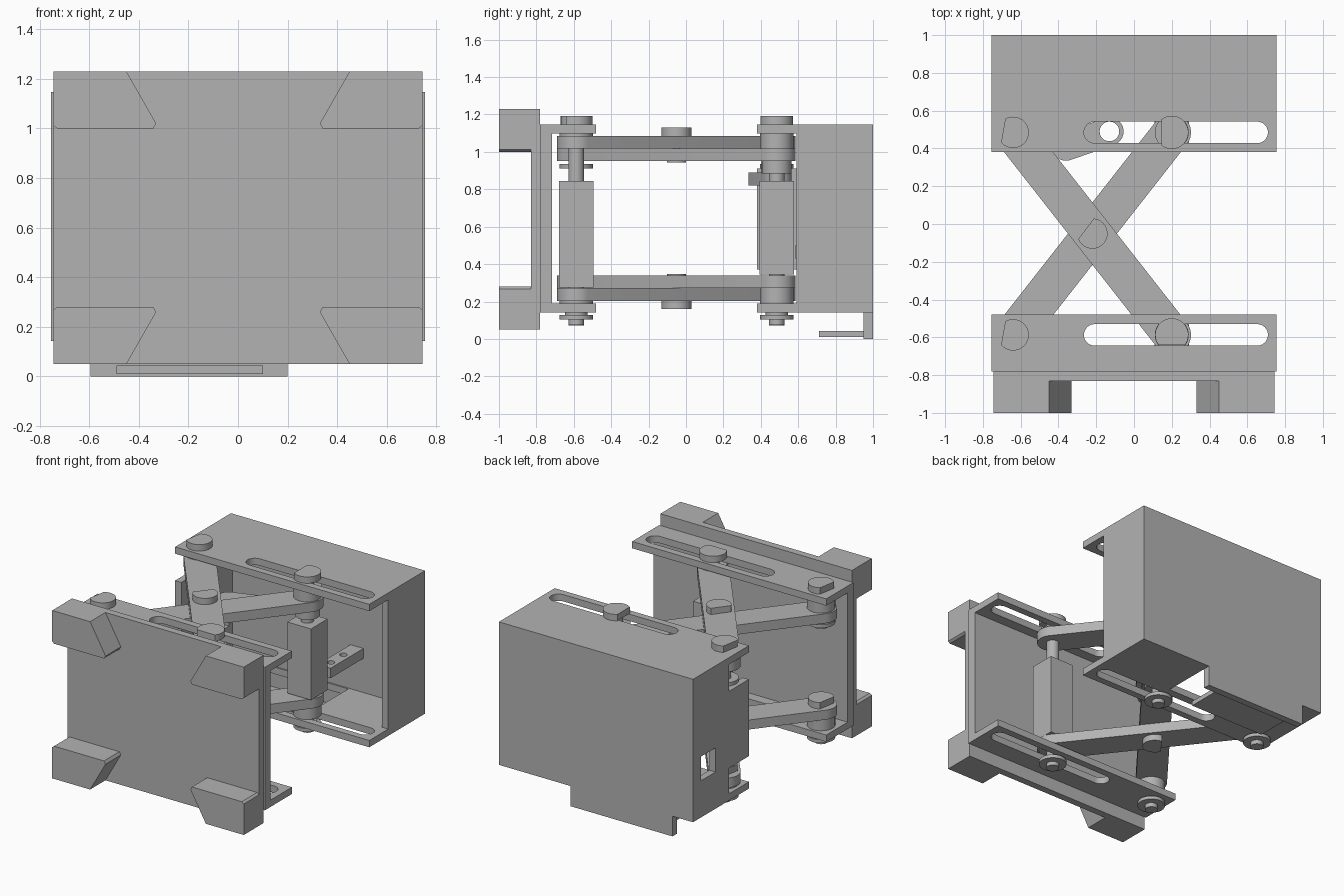
import bpy, bmesh
from math import pi, cos, sin, atan2, radians
from mathutils import Matrix

if "Cube" in bpy.data.objects:
    bpy.data.objects.remove(bpy.data.objects["Cube"])

grey = bpy.data.materials.new("plain grey")
grey.use_nodes = True
grey.diffuse_color = (0.45, 0.45, 0.45, 1)
grey.node_tree.nodes["Principled BSDF"].inputs["Base Color"].default_value = grey.diffuse_color

# Local outline axes (u, v) and extrusion axis w for each direction
FRAMES = {
    "z": Matrix.Identity(4),
    "x": Matrix(((0, 0, 1, 0), (1, 0, 0, 0), (0, 1, 0, 0), (0, 0, 0, 1))),
    "y": Matrix(((1, 0, 0, 0), (0, 0, -1, 0), (0, 1, 0, 0), (0, 0, 0, 1))),
}


def prism(name, loops, lo, hi, axis="z"):
    """Extrude an outline, with any further loops as holes, from lo to hi."""
    curve = bpy.data.curves.new(name, "CURVE")
    curve.dimensions = "2D"
    curve.fill_mode = "BOTH"
    curve.extrude = (hi - lo) / 2
    for loop in loops:
        spline = curve.splines.new("POLY")
        spline.points.add(len(loop) - 1)
        for point, (u, v) in zip(spline.points, loop):
            point.co = (u, v, 0, 1)
        spline.use_cyclic_u = True
    temp = bpy.data.objects.new("temp", curve)
    bpy.context.collection.objects.link(temp)
    bpy.context.view_layer.update()
    graph = bpy.context.evaluated_depsgraph_get()
    mesh = bpy.data.meshes.new_from_object(temp.evaluated_get(graph))
    bpy.data.objects.remove(temp)
    mid = (lo + hi) / 2 * (-1 if axis == "y" else 1)
    mesh.transform(FRAMES[axis] @ Matrix.Translation((0, 0, mid)))
    bm = bmesh.new()
    bm.from_mesh(mesh)
    bmesh.ops.remove_doubles(bm, verts=bm.verts, dist=1e-5)
    bmesh.ops.recalc_face_normals(bm, faces=bm.faces)
    for face in bm.faces:
        face.smooth = True
        face.material_index = 0
    bm.to_mesh(mesh)
    bm.free()
    mesh.set_sharp_from_angle(angle=radians(30))
    mesh.materials.clear()
    mesh.materials.append(grey)
    obj = bpy.data.objects.new(name, mesh)
    bpy.context.collection.objects.link(obj)
    return obj


def rect(u0, u1, v0, v1):
    return [(u0, v0), (u1, v0), (u1, v1), (u0, v1)]


def box(name, x, y, z):
    return prism(name, [rect(*x, *y)], *z)


def capsule(a, b, r, n=16):
    """Outline of a bar with round ends around points a and b."""
    t = atan2(b[1] - a[1], b[0] - a[0])
    return [(c[0] + r * cos(t + s + pi * i / n), c[1] + r * sin(t + s + pi * i / n))
            for c, s in ((a, pi / 2), (b, -pi / 2)) for i in range(n + 1)]


def circle(c, r, n=32):
    return [(c[0] + r * cos(2 * pi * i / n), c[1] + r * sin(2 * pi * i / n)) for i in range(n)]


def d_shape(c, r, flat, half=radians(58), n=28):
    """Circle with a flat facing the given angle."""
    return [(c[0] + r * cos(a), c[1] + r * sin(a))
            for a in (flat + half + (2 * pi - 2 * half) * i / n for i in range(n + 1))]


def cyl(name, c, r, lo, hi):
    return prism(name, [circle(c, r)], lo, hi)


W, BOTTOM, TOP, T = 0.755, 0.142, 1.147, 0.048
MID = (BOTTOM + TOP) / 2
LEVELS = {"lower": (BOTTOM, BOTTOM + T), "upper": (TOP - T, TOP)}
FRONT_Y, BACK_Y = -0.587, 0.485
FIXED_X, SLIDE_X = -0.64, 0.2


def slot(y):
    return capsule((-0.208, y), (0.652, y), 0.057)


# Front plate with four sloped corner blocks
box("front_plate", (-0.745, 0.745), (-0.83, -0.78), (0.05, 1.23))
block = [(0.745, 1.23), (0.45, 1.23), (0.33, 1.02), (0.342, 1.0), (0.73, 1.0), (0.745, 1.012)]
for side, sx in (("left", 1), ("right", -1)):
    for level, flip in (("upper", False), ("lower", True)):
        outline = [(sx * x, 1.28 - z if flip else z) for x, z in block]
        prism(f"{level}_{side}_corner_block", [outline], -1, -0.83, "y")

# Front channel: web and slotted flanges
box("front_channel_web", (-W, W), (-0.78, -0.717), (BOTTOM, TOP))
for level, z in LEVELS.items():
    prism(f"front_channel_{level}_flange", [rect(-W, W, -0.717, -0.48), slot(FRONT_Y)], *z)

# Rear housing: slotted top and bottom, back wall, side walls
cutout = rect(-0.595, 0.2, 0.6, 0.94)
for level, z in LEVELS.items():
    holes = [slot(BACK_Y)] + ([cutout] if level == "lower" else [])
    prism(f"housing_{level}_panel", [rect(-W, W, 0.38, 0.95)] + holes, *z)
box("housing_back_wall", (-W, W), (0.95, 1), (BOTTOM, TOP))
z0, z1 = BOTTOM + T, TOP - T
prism("housing_left_wall", [rect(0.59, 0.95, z0, z1)], W - T, W, "x")
tongued = [(0.95, z0), (0.95, z1), (0.6, z1), (0.6, 0.91), (0.38, 0.91),
           (0.38, 0.37), (0.6, 0.37), (0.6, z0)]
prism("housing_right_wall", [tongued, rect(0.75, 0.91, 0.4, 0.57)], -W, T - W, "x")

# Hanging tab and its shelf
box("bottom_tab", (-0.595, 0.2), (0.95, 1), (0, BOTTOM))
box("bottom_shelf", (-0.49, 0.1), (0.71, 0.95), (0.01, 0.043))

# Drilled bracket inside the housing and small link below the top panel
prism("inner_bracket", [rect(0.21, 0.31, 0.585, 0.95),
                        circle((0.26, 0.66), 0.025), circle((0.26, 0.8), 0.025)], 0.43, 0.5)
prism("small_link", [capsule((-0.36, 0.41), (-0.13, 0.49), 0.075),
                     circle((-0.13, 0.49), 0.052)], 0.82, 0.89)

# Scissor arms, spacers and centre pivots, mirrored top to bottom
arms = {"outer_arm": ((FIXED_X, BACK_Y), (SLIDE_X, FRONT_Y), 1.017, 1.086),
        "inner_arm": ((FIXED_X, FRONT_Y), (SLIDE_X, BACK_Y), 0.95, 1.017)}
pivot = (-0.22, -0.051)


def span(level, lo, hi):
    return (lo, hi) if level == "upper" else (2 * MID - hi, 2 * MID - lo)


for level in LEVELS:
    for name, (a, b, lo, hi) in arms.items():
        prism(f"{level}_{name}", [capsule(a, b, 0.102)], *span(level, lo, hi))
        for c in (a, b):
            cyl(f"{level}_{name}_spacer", c, 0.09, *span(level, hi, TOP - T))
    prism(f"{level}_pivot_head", [d_shape(pivot, 0.08, radians(143))], *span(level, 1.086, 1.13))
    cyl(f"{level}_pivot_end", pivot, 0.05, *span(level, 0.943, 0.95))

# Sliding posts with rods, heads and retaining washers
for name, y, low, flat in (("front", FRONT_Y, 0.275, -pi / 2), ("back", BACK_Y, 0.345, pi)):
    c = (SLIDE_X, y)
    box(f"{name}_post", (SLIDE_X - 0.092, SLIDE_X + 0.092), (y - 0.092, y + 0.092), (low, 0.845))
    cyl(f"{name}_post_rod", c, 0.042, 0.075, TOP)
    prism(f"{name}_post_head", [d_shape(c, 0.088, flat, radians(52))], TOP, 1.192)
    cyl(f"{name}_post_washer", c, 0.09, 0.103, 0.127)
    cyl(f"{name}_post_collar", c, 0.06, 0.127, BOTTOM)
cyl("back_post_sleeve", (SLIDE_X, BACK_Y), 0.08, 0.885, 0.95)

# Fixed hinge pins, one for each flange
for name, y, lower_head in (("front", FRONT_Y, 0.34), ("back", BACK_Y, 0.274)):
    c = (FIXED_X, y)
    for level, head, washer in (("upper", TOP, 0.912), ("lower", lower_head, 0.103)):
        prism(f"{name}_{level}_pin_head", [d_shape(c, 0.083, radians(170), radians(50))],
              head, head + 0.045)
        cyl(f"{name}_{level}_pin", c, 0.042, washer - 0.03, head)
        cyl(f"{name}_{level}_pin_washer", c, 0.09, washer, washer + 0.024)
